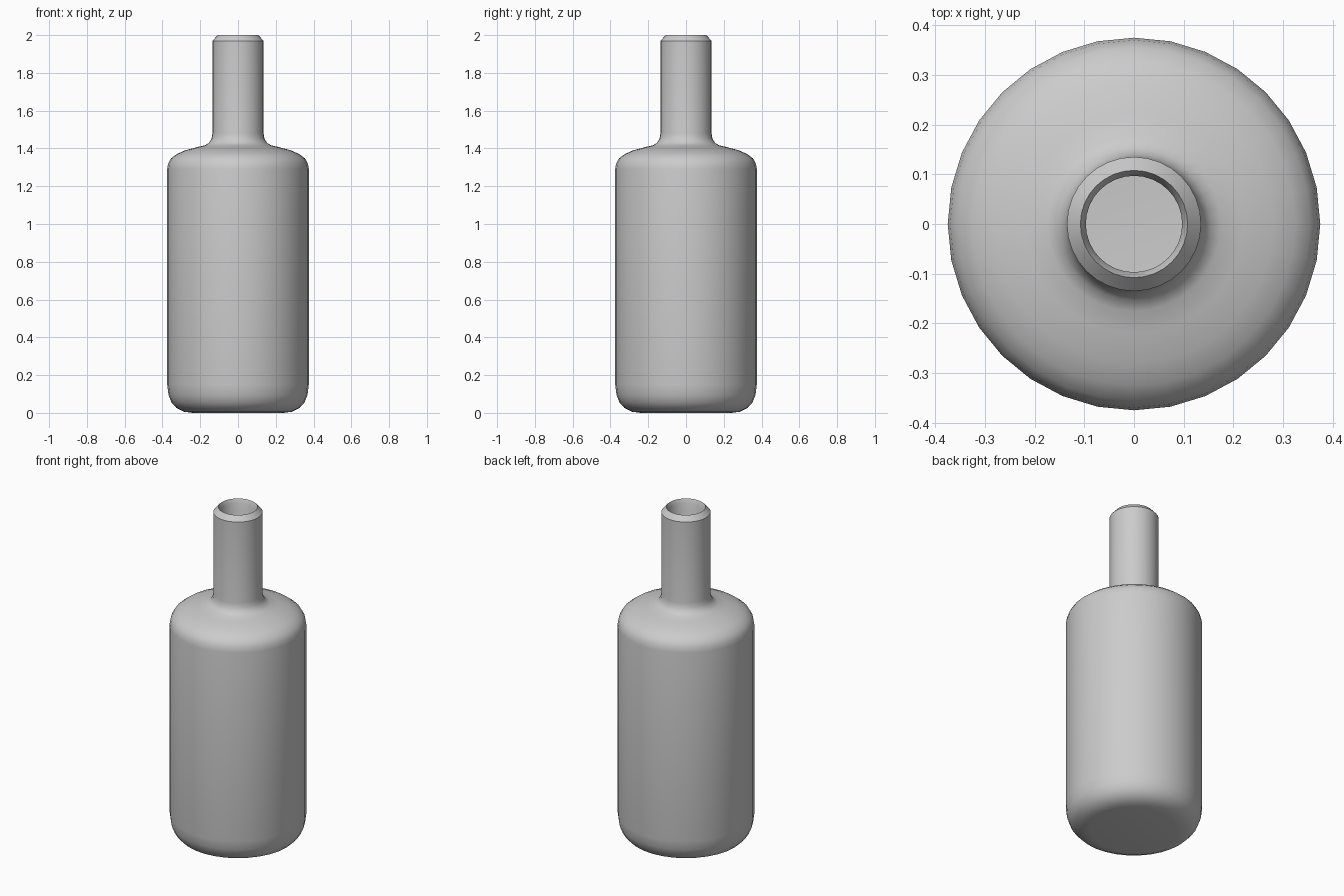
import bpy, bmesh, math

if "Cube" in bpy.data.objects:
    bpy.data.objects.remove(bpy.data.objects["Cube"])

SEGMENTS = 32


def lathe(name, profile):
    """Spin a closed (radius, z) profile whose ends lie on the axis."""
    bm = bmesh.new()
    rings = []
    for r, z in profile:
        if r == 0:
            rings.append([bm.verts.new((0, 0, z))])
        else:
            angles = [2 * math.pi * i / SEGMENTS for i in range(SEGMENTS)]
            rings.append([bm.verts.new((r * math.cos(a), r * math.sin(a), z)) for a in angles])
    for low, high in zip(rings, rings[1:]):
        for i in range(SEGMENTS):
            j = (i + 1) % SEGMENTS
            if len(low) == 1:
                bm.faces.new((low[0], high[j], high[i]))
            elif len(high) == 1:
                bm.faces.new((low[i], low[j], high[0]))
            else:
                bm.faces.new((low[i], low[j], high[j], high[i]))
    bmesh.ops.recalc_face_normals(bm, faces=bm.faces[:])
    mesh = bpy.data.meshes.new(name)
    bm.to_mesh(mesh)
    bm.free()
    obj = bpy.data.objects.new(name, mesh)
    bpy.context.collection.objects.link(obj)
    bpy.context.view_layer.objects.active = obj
    obj.select_set(True)
    bpy.ops.object.shade_smooth_by_angle(angle=math.radians(35))
    return obj


# Outside: rounded base, straight body, shoulder, fillet, neck
outside = [
    (0, 0), (0.24, 0), (0.285, 0.006), (0.325, 0.025), (0.352, 0.055),
    (0.368, 0.095), (0.375, 0.15), (0.375, 1.29), (0.37, 1.32),
    (0.355, 1.347), (0.325, 1.37), (0.28, 1.39), (0.22, 1.406),
    (0.175, 1.417), (0.153, 1.43), (0.14, 1.452), (0.135, 1.48),
    (0.135, 1.97),
]
# Chamfered lip
lip = [(0.108, 2.0), (0.097, 1.975)]
# Hollow inside, following the outside wall
inside = [
    (0.097, 1.47), (0.11, 1.42), (0.15, 1.385), (0.25, 1.36),
    (0.31, 1.337), (0.337, 1.29), (0.337, 0.15), (0.32, 0.08),
    (0.28, 0.045), (0.24, 0.038), (0, 0.038),
]
lathe("bottle", outside + lip + inside)
